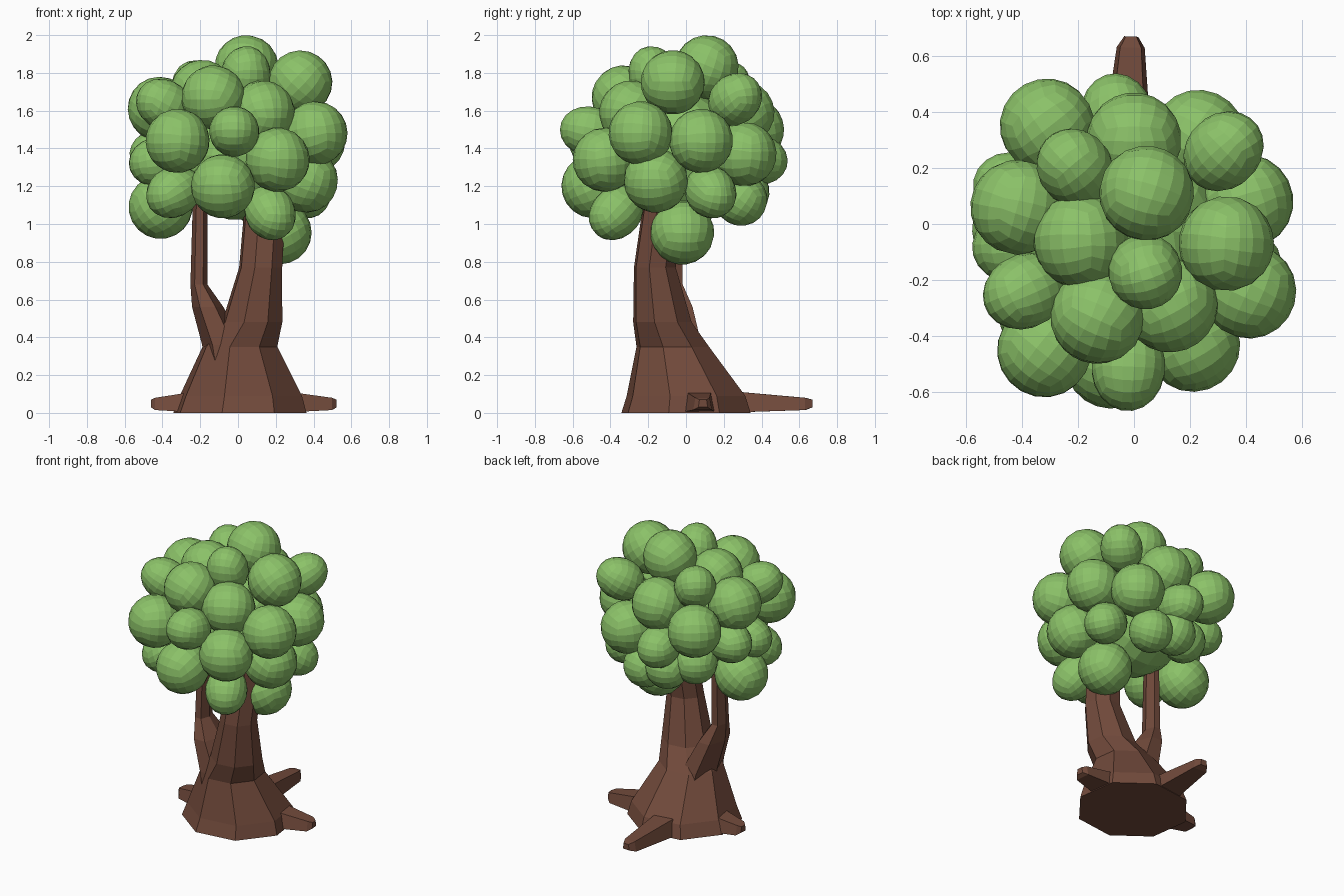
import bpy, bmesh, math
from mathutils import Vector

if "Cube" in bpy.data.objects:
    bpy.data.objects.remove(bpy.data.objects["Cube"])


def material(name, rgb):
    m = bpy.data.materials.new(name)
    m.diffuse_color = (*rgb, 1)
    m.use_nodes = True
    m.node_tree.nodes["Principled BSDF"].inputs["Base Color"].default_value = m.diffuse_color
    return m


BARK = material("bark", (0.17, 0.07, 0.045))
LEAF = material("leaf", (0.26, 0.54, 0.14))


def finish(bm, name, mat):
    bmesh.ops.recalc_face_normals(bm, faces=bm.faces)
    me = bpy.data.meshes.new(name)
    bm.to_mesh(me)
    bm.free()
    me.materials.append(mat)
    ob = bpy.data.objects.new(name, me)
    bpy.context.collection.objects.link(ob)
    return ob


def loft(name, rings, mat):
    """Skin a list of equal-length point rings and cap both ends."""
    bm = bmesh.new()
    loops = [[bm.verts.new(p) for p in ring] for ring in rings]
    n = len(loops[0])
    for a, b in zip(loops, loops[1:]):
        for i in range(n):
            j = (i + 1) % n
            bm.faces.new((a[i], a[j], b[j], b[i]))
    bm.faces.new(loops[0][::-1])
    bm.faces.new(loops[-1])
    return finish(bm, name, mat)


def limb(name, path, sides, start, depth=1):
    """Loft polygons along a path of (x, y, z, radius); depth scales them in y."""
    angles = [math.radians(start) + math.tau * i / sides for i in range(sides)]
    loft(name, [[(x + r * math.cos(a), y + r * depth * math.sin(a), z) for a in angles]
                for x, y, z, r in path], BARK)


# Main trunk: wide octagonal foot leaning forward as it rises
limb("trunk", [(.01, 0, 0, .365), (.015, 0, .09, .335), (.01, -.07, .35, .205),
               (.075, -.125, .48, .165), (.12, -.165, .77, .118), (.15, -.11, 1.2, .11)],
     8, -105, .97)

# Side branch forking off to the left
limb("branch", [(-.05, -.06, .2, .12), (-.08, -.07, .36, .11), (-.16, -.08, .56, .083),
                (-.207, -.08, .68, .045), (-.2, -.07, 1.2, .037)], 6, 0, 1.6)


# Roots: tapered four-sided spurs with blunt tips
def root(name, start, end):
    s, e = Vector((*start, 0)), Vector((*end, 0))
    side = (e - s).normalized().cross(Vector((0, 0, 1)))
    rings = []
    for t, w, low, high in ((0, .1, 0, .12), (.92, .05, .015, .08), (1, .025, .03, .07)):
        rings.append([s.lerp(e, t) + side * k * w + Vector((0, 0, z))
                      for k, z in ((-1, low), (1, low), (.75, high), (-.75, high))])
    loft(name, rings, BARK)


root("root_right", (.2, .06), (.52, .09))
root("root_left", (-.18, .02), (-.46, .03))
root("root_back", (-.03, .18), (-.01, .67))

# Foliage: faceted quad spheres, small ones stretched away from the crown centre
CROWN = Vector((0, -.05, 1.4))


def leaf_ball(name, centre, r, stretch=1):
    bm = bmesh.new()
    bmesh.ops.create_cube(bm, size=2)
    bmesh.ops.subdivide_edges(bm, edges=bm.edges[:], cuts=4, use_grid_fill=True)
    for v in bm.verts:
        # tangent spacing keeps the facets even
        c = Vector([math.tan(k * math.pi / 4) for k in v.co]).normalized() * r
        v.co = (c.x, c.y, c.z * stretch)
    ob = finish(bm, name, LEAF)
    ob.location = centre
    ob.rotation_mode = 'QUATERNION'
    ob.rotation_quaternion = (ob.location - CROWN).to_track_quat('Z', 'Y')


big = [(.045, .11, 1.83), (.33, -.07, 1.75), (-.19, -.06, 1.7), (0, .3, 1.59),
       (-.415, .06, 1.61), (-.13, -.33, 1.67), (-.32, -.45, 1.44), (.21, -.43, 1.34),
       (-.08, -.49, 1.2), (.36, -.16, 1.23), (.4, .08, 1.44), (.23, .31, 1.37),
       (.22, -.02, .955), (-.41, -.02, 1.09), (-.31, .35, 1.5), (.41, -.24, 1.48),
       (.13, -.29, 1.59)]
small = [(.04, -.17, 1.785), (-.21, .2, 1.72), (.32, .26, 1.66),
         (-.39, -.24, 1.63), (-.02, -.51, 1.49), (.17, -.37, 1.06), (-.34, -.3, 1.17),
         (.34, .13, 1.17), (-.42, -.08, 1.33), (-.42, .12, 1.37), (-.06, .38, 1.34)]
for i, c in enumerate(big):
    leaf_ball(f"big_leaf_cluster_{i + 1}", c, .17)
for i, c in enumerate(small):
    leaf_ball(f"small_leaf_cluster_{i + 1}", c, .133, 1.2)

# Low row around the back of the crown
for i in range(3):
    a = math.radians(70 + 33 * i)
    leaf_ball(f"back_leaf_cluster_{i + 1}", (.31 * math.cos(a), .31 * math.sin(a), 1.13 + .04 * i), .14)

# Inner mass closing the gaps between clusters
leaf_ball("leaf_core", (0, -.03, 1.36), .34)
